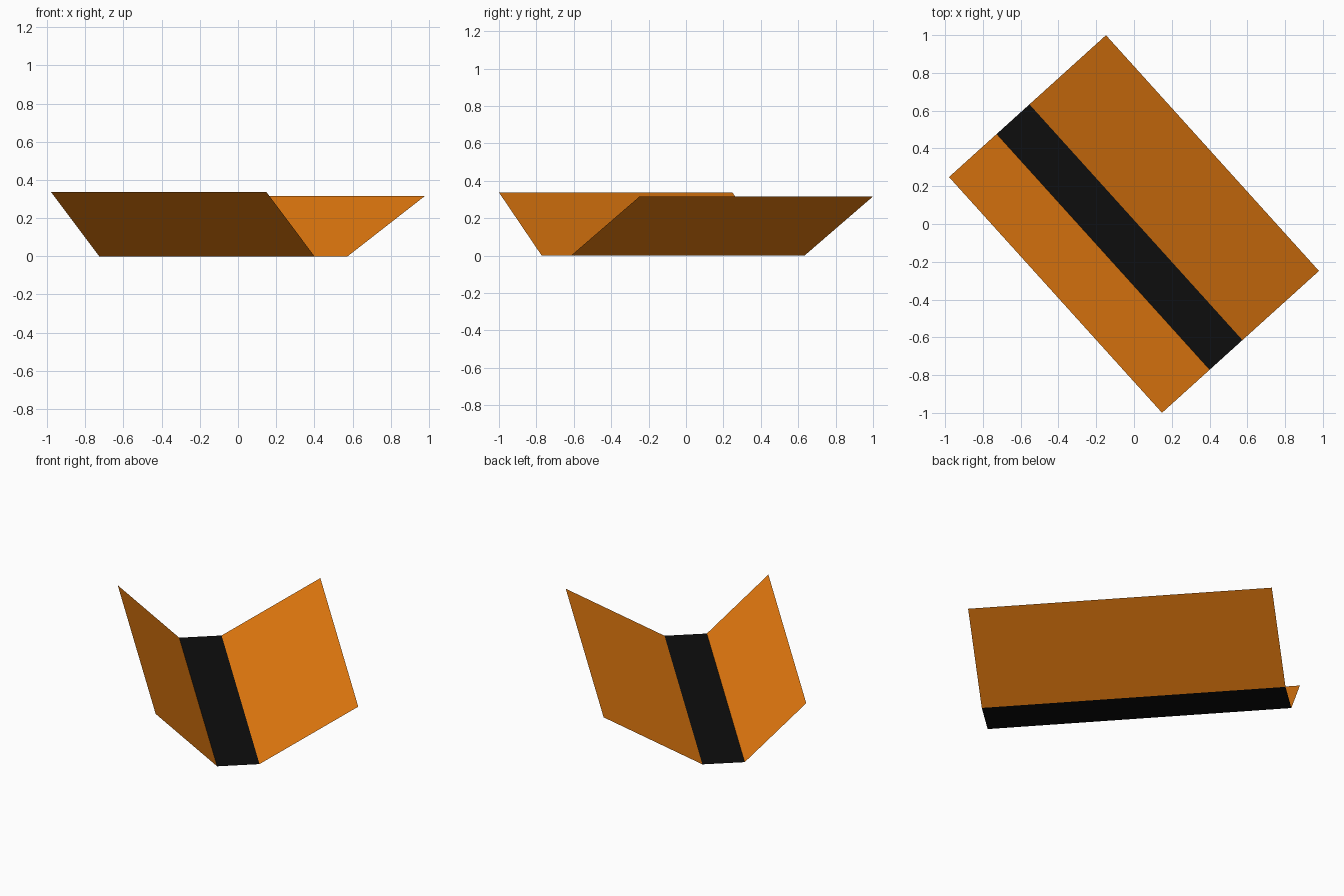
import bpy, bmesh
from mathutils import Matrix
from math import radians

if "Cube" in bpy.data.objects:
    bpy.data.objects.remove(bpy.data.objects["Cube"])

HALF_LENGTH = 0.841
TURN = Matrix.Rotation(radians(42.1), 4, 'Z')

# Cross-section of the folded sheet: (across, height)
PROFILE = [(-0.56, 0.337), (-0.22, 0.0), (0.014, 0.0), (0.56, 0.316)]


def material(name, color):
    mat = bpy.data.materials.new(name)
    mat.diffuse_color = color
    mat.use_nodes = True
    mat.node_tree.nodes["Principled BSDF"].inputs["Base Color"].default_value = mat.diffuse_color
    return mat


def panel(name, p, q, mat):
    """Flat sheet swept lengthwise between two profile points."""
    bm = bmesh.new()
    corners = [(p, -1), (q, -1), (q, 1), (p, 1)]
    bm.faces.new([bm.verts.new((c[0], s * HALF_LENGTH, c[1])) for c, s in corners])
    bm.transform(TURN)
    mesh = bpy.data.meshes.new(name)
    bm.to_mesh(mesh)
    bm.free()
    mesh.materials.append(mat)
    obj = bpy.data.objects.new(name, mesh)
    bpy.context.collection.objects.link(obj)


orange = material("orange", (0.8, 0.2, 0.005, 1))
black = material("black", (0.004, 0.004, 0.004, 1))

# Two sloping wings either side of a flat floor strip
names = ["left_wing", "floor_strip", "right_wing"]
for name, p, q, mat in zip(names, PROFILE, PROFILE[1:], [orange, black, orange]):
    panel(name, p, q, mat)
